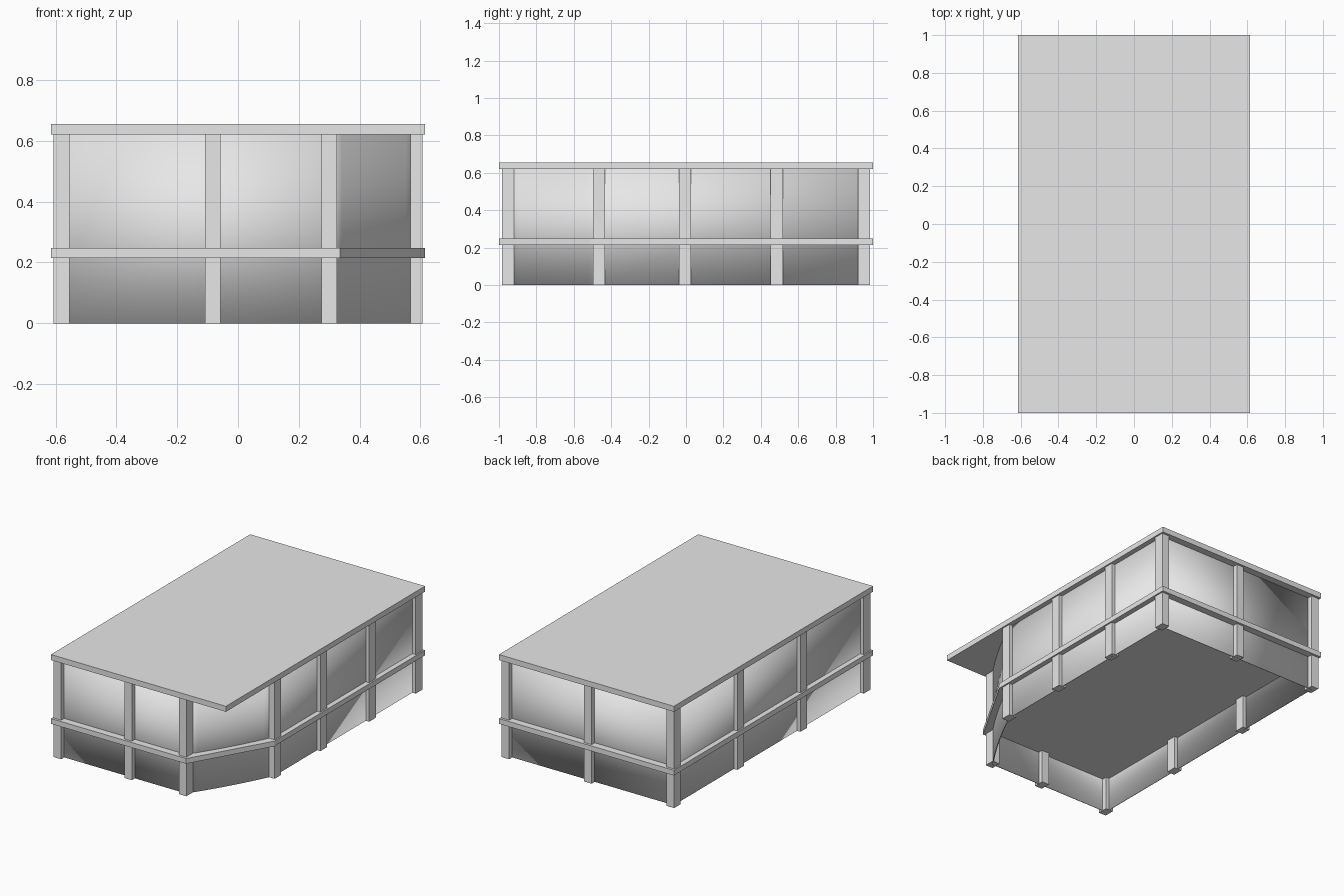
import bpy
import bmesh
from mathutils import Vector

cube = bpy.data.objects.get("Cube")
if cube:
    bpy.data.objects.remove(cube, do_unlink=True)

# One plain grey for the whole building
GREY = (0.8, 0.8, 0.8, 1.0)
grey = bpy.data.materials.new("plain_grey")
grey.use_nodes = True
grey.diffuse_color = GREY
grey.node_tree.nodes["Principled BSDF"].inputs["Base Color"].default_value = GREY

WALL_X, WALL_Y = 0.58, 0.952          # wall centre lines
EDGE_X, EDGE_Y = 0.615, 1.0           # slab edges
CUT_X, CUT_Y = 0.28, 0.487            # size of the cut front corner
ROOF_Z, TOP_Z = 0.62, 0.655
BELT_Z, BELT_TOP = 0.215, 0.248


def make_object(name, bm):
    bmesh.ops.recalc_face_normals(bm, faces=bm.faces)
    mesh = bpy.data.meshes.new(name)
    bm.to_mesh(mesh)
    bm.free()
    mesh.materials.append(grey)
    obj = bpy.data.objects.new(name, mesh)
    bpy.context.collection.objects.link(obj)
    return obj


def extrude_outline(name, outline, z0, z1, capped=True):
    """Raise a closed plan outline into a slab or an open ring of walls."""
    bm = bmesh.new()
    low = [bm.verts.new((x, y, z0)) for x, y in outline]
    high = [bm.verts.new((x, y, z1)) for x, y in outline]
    for i in range(len(outline)):
        j = (i + 1) % len(outline)
        bm.faces.new((low[i], low[j], high[j], high[i]))
    if capped:
        bm.faces.new(low)
        bm.faces.new(high)
    return make_object(name, bm)


def plan(x, y, bulge=0.0, steps=1):
    """Rectangle with its front corner cut, the cut optionally bowed outward."""
    a, b = Vector((x - CUT_X, -y)), Vector((x, CUT_Y - y))
    out = Vector((CUT_Y, -CUT_X)).normalized()
    cut = []
    for i in range(steps + 1):
        t = i / steps
        cut.append(tuple(a.lerp(b, t) + out * bulge * 4 * t * (1 - t)))
    return [(-x, -y)] + cut + [(x, y), (-x, y)]


# Flat roof over the full rectangle
extrude_outline("roof_slab", [(-EDGE_X, -EDGE_Y), (EDGE_X, -EDGE_Y),
                              (EDGE_X, EDGE_Y), (-EDGE_X, EDGE_Y)], ROOF_Z, TOP_Z)

# Floor slab whose edge shows as a belt round the walls
extrude_outline("floor_slab", plan(EDGE_X, EDGE_Y), BELT_Z, BELT_TOP)

# Thin walls, open at the bottom
walls = extrude_outline("walls", plan(WALL_X, WALL_Y, 0.012, 8), 0, ROOF_Z, capped=False)
shell = walls.modifiers.new("thickness", "SOLIDIFY")
shell.thickness = 0.006
shell.offset = 0
bpy.context.view_layer.objects.active = walls
walls.select_set(True)
bpy.ops.object.shade_smooth_by_angle(angle=0.2)
walls.select_set(False)

# Posts straddling the walls
rows = {
    "back_post": [(x, WALL_Y) for x in (-WALL_X, 0, WALL_X)],
    "front_post": [(x, -WALL_Y) for x in (-WALL_X, -0.083, WALL_X - CUT_X)],
    "left_post": [(WALL_X, y) for y in (CUT_Y - WALL_Y, -0.005, 0.485)],
    "right_post": [(-WALL_X, y) for y in (-0.317, 0.317)],
}
for name, spots in rows.items():
    for number, (x, y) in enumerate(spots, 1):
        hx, hy = 0.026, 0.033
        extrude_outline(f"{name}_{number}",
                        [(x - hx, y - hy), (x + hx, y - hy),
                         (x + hx, y + hy), (x - hx, y + hy)], 0, ROOF_Z)
